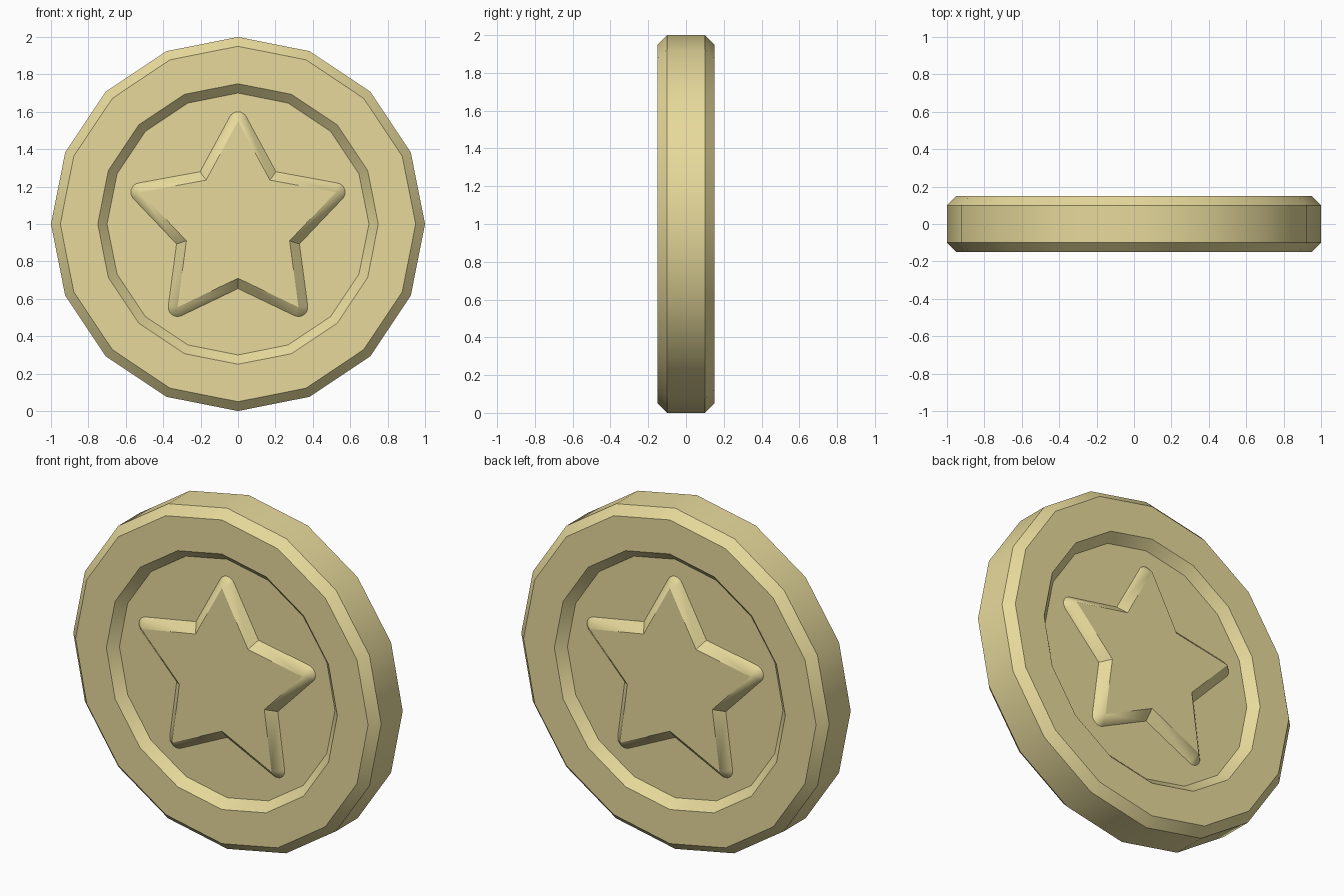
import bpy, bmesh
from math import sin, cos, pi, radians, atan2

if "Cube" in bpy.data.objects:
    bpy.data.objects.remove(bpy.data.objects["Cube"])

gold = bpy.data.materials.new("pale_gold")
gold.diffuse_color = (0.80, 0.70, 0.33, 1)
gold.use_nodes = True
gold.node_tree.nodes["Principled BSDF"].inputs["Base Color"].default_value = gold.diffuse_color


def finish(name, mesh, turn=0):
    obj = bpy.data.objects.new(name, mesh)
    bpy.context.collection.objects.link(obj)
    obj.location.z = 1
    obj.rotation_euler.z = turn
    return obj


def to_mesh(name, bm):
    mesh = bpy.data.meshes.new(name)
    bm.to_mesh(mesh)
    bm.free()
    mesh.materials.append(gold)
    return mesh


# Coin body: 16-sided disc with chamfered rim and recessed faces
SIDES = 16
profile = [(0.70, -0.10), (0.75, -0.15), (0.95, -0.15), (1.0, -0.10),
           (1.0, 0.10), (0.95, 0.15), (0.75, 0.15), (0.70, 0.10)]
bm = bmesh.new()
rings = [[bm.verts.new((r * sin(2 * pi * i / SIDES), y, r * cos(2 * pi * i / SIDES)))
          for i in range(SIDES)] for r, y in profile]
for a, b in zip(rings, rings[1:]):
    for i in range(SIDES):
        j = (i + 1) % SIDES
        bm.faces.new((a[i], a[j], b[j], b[i]))
bm.faces.new(rings[0])
bm.faces.new(rings[-1])
bmesh.ops.recalc_face_normals(bm, faces=bm.faces)
coin = finish("coin_body", to_mesh("coin_body", bm))

# Raised star: sharp top outline, sloped sides, rounded tips at the base
TIP, NOTCH, BEVEL, STEPS = 0.55, 0.29, 0.05, 8
half = radians(36)
nx, nz = TIP - NOTCH * cos(half), NOTCH * sin(half)   # edge normal of the first arm
edge = atan2(nx, nz)                                  # measured from the arm axis
notch_out = NOTCH + BEVEL / cos(edge - half)
bm = bmesh.new()
base, top = [], []


def polar(r, a, y):
    return bm.verts.new((r * sin(a), y, r * cos(a)))


for k in range(5):
    a = 2 * half * k
    tip = polar(TIP, a, -0.15)
    for s in range(STEPS + 1):
        t = a - edge + 2 * edge * s / STEPS
        base.append(bm.verts.new((TIP * sin(a) + BEVEL * sin(t), -0.10,
                                  TIP * cos(a) + BEVEL * cos(t))))
        top.append(tip)
    base.append(polar(notch_out, a + half, -0.10))
    top.append(polar(NOTCH, a + half, -0.15))
for i in range(len(base)):
    j = (i + 1) % len(base)
    if top[i] is top[j]:
        bm.faces.new((base[i], top[i], base[j]))
    else:
        bm.faces.new((base[i], top[i], top[j], base[j]))
bm.faces.new(list(dict.fromkeys(reversed(top))))
star_mesh = to_mesh("star", bm)
stars = [finish("front_star", star_mesh), finish("back_star", star_mesh, pi)]

# Smooth shading with crisp bevel edges
for obj in [coin] + stars:
    obj.select_set(True)
bpy.context.view_layer.objects.active = coin
bpy.ops.object.shade_smooth_by_angle(angle=radians(30))
